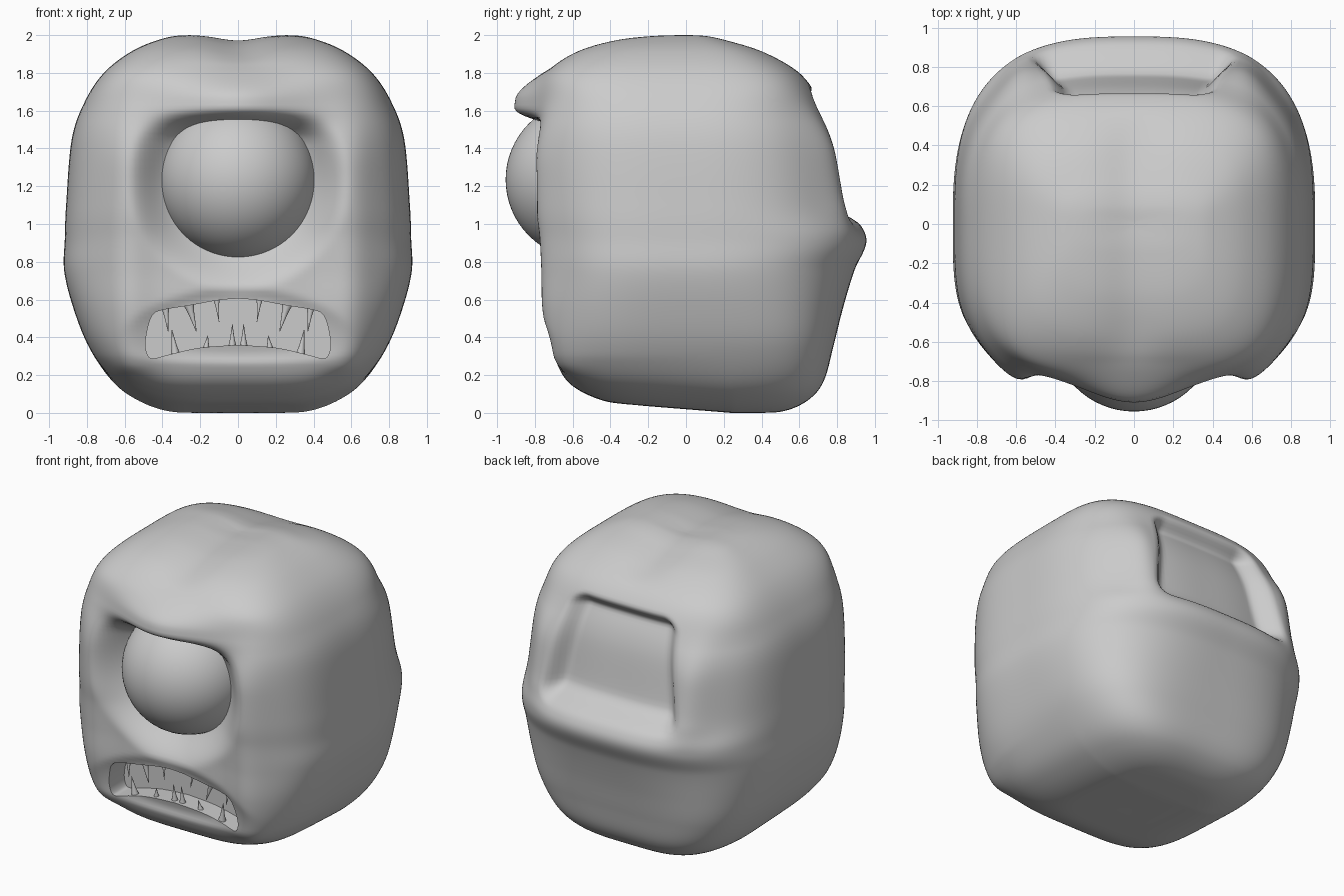
import bpy, bmesh
from math import sin, cos, pi, exp, sqrt
from mathutils import Vector

if "Cube" in bpy.data.objects:
    bpy.data.objects.remove(bpy.data.objects["Cube"])


def ss(a, b, t):
    t = min(1, max(0, (t - a) / (b - a)))
    return t * t * (3 - 2 * t)


def spline(p, k, t):
    """Catmull-Rom interpolation of tuples."""
    a, b, c, d = (p[max(0, min(len(p) - 1, k + i))] for i in (-1, 0, 1, 2))
    return [0.5 * (2 * q + (r - o) * t + (2 * o - 5 * q + 4 * r - s) * t * t
                   + (3 * q - o - 3 * r + s) * t ** 3) for o, q, r, s in zip(a, b, c, d)]


def finish(bm, name):
    bmesh.ops.recalc_face_normals(bm, faces=bm.faces)
    me = bpy.data.meshes.new(name)
    bm.to_mesh(me)
    bm.free()
    ob = bpy.data.objects.new(name, me)
    bpy.context.collection.objects.link(ob)
    return ob


def smooth(ob, angle=1.1):
    bpy.ops.object.select_all(action='DESELECT')
    ob.select_set(True)
    bpy.context.view_layer.objects.active = ob
    bpy.ops.object.shade_smooth_by_angle(angle=angle)


# Head sections: height, half width, front depth, back depth
KEYS = [(0, .01, .01, .01), (0, .2, .25, .35), (.01, .38, .43, .52), (.07, .54, .56, .65),
        (.17, .67, .65, .73), (.35, .79, .71, .78), (.55, .87, .745, .83), (.75, .92, .75, .89),
        (.92, .917, .76, .955), (1.1, .91, .78, .87), (1.45, .88, .79, .80),
        (1.65, .81, .775, .71), (1.8, .71, .735, .60), (1.91, .57, .59, .42),
        (1.975, .42, .38, .22), (2.0, .28, .15, .1), (2.0, .01, .01, .01)]
SEG, SUB = 240, 9


def sculpt(x, y, z):
    """Face and back details pushed into the basic head form."""
    if y < -.3:
        r = sqrt(x * x + (z - 1.23) ** 2)
        front = ss(.38, .62, -y)
        corner = .06 * exp(-((abs(x) - .6) / .14) ** 2) * ss(.08, .25, z) * (1 - ss(1.3, 1.75, z))
        brow = .13 * exp(-(x / .31) ** 2) * ss(1.5, 1.62, z) * (1 - ss(1.66, 1.85, z))
        socket = .165 * (1 - ss(.32, .6, r)) * (1 - ss(1.44, 1.6, z))
        q = (x / .52) ** 2 + ((z - .46 + .2 * x * x) / .17) ** 2
        lips = .025 * (1 - ss(.6, 1.6, q))
        y += front * (socket + lips - corner - brow)
    elif y > .4:
        edge = .57 - .13 * (z - 1.0) / .7
        y += .05 * exp(-((abs(x) - .58) / .12) ** 2) * ss(.9, 1.1, z) * (1 - ss(1.35, 1.75, z))
        # rounded rectangular recess
        dx = max(0, abs(x) - edge + .16) / .14
        dz = max(0, 1.12 - z) / .13 + max(0, z - 1.62) / .11
        y -= .11 * (1 - ss(0, 1, sqrt(dx * dx + dz * dz)))
    dip = .03 * exp(-(x / .15) ** 2) * ss(1.8, 1.95, z)
    tilt = .06 * min(1, max(0, (.25 - y) / .75)) * max(0, 1 - z / .3)
    return x, y, max(0, min(2, z - dip + tilt))


bm = bmesh.new()
rings = []
for k in range(len(KEYS) - 1):
    for j in range(SUB + (k == len(KEYS) - 2)):
        z, w, f, b = spline(KEYS, k, j / SUB)
        w, f, b = max(w, .005), max(f, .005), max(b, .005)
        boxy = 1 - ss(.2, .8, z) + .7 * ss(1.55, 1.8, z)
        ring = []
        for i in range(SEG):
            c, s = cos(2 * pi * i / SEG), sin(2 * pi * i / SEG)
            d, n = (b, 2.85 + boxy) if s > 0 else (f, 3.5 + boxy * .7)
            r = (abs(c / w) ** n + abs(s / d) ** n) ** (-1 / n)
            ring.append(bm.verts.new(sculpt(c * r, s * r, z)))
        rings.append(ring)
for lo, hi in zip(rings, rings[1:]):
    for i in range(SEG):
        bm.faces.new((lo[i], lo[i - 1], hi[i - 1], hi[i]))
bm.faces.new(rings[0])
bm.faces.new(rings[-1])
head = finish(bm, "head")

# Mouth opening
half = [(0, .36), (.2, .345), (.36, .31), (.45, .288), (.48, .31), (.49, .37), (.475, .46),
        (.45, .52), (.40, .545), (.25, .57), (.1, .597), (0, .605)]
fine = [spline(half, k, j / 4) for k in range(len(half) - 1) for j in range(4)] + [half[-1]]
outline = fine + [(-x, z) for x, z in fine[-2:0:-1]]
bm = bmesh.new()
face = bm.faces.new([bm.verts.new((x, -1, z)) for x, z in outline])
ext = bmesh.ops.extrude_face_region(bm, geom=[face])
bmesh.ops.translate(bm, vec=(0, .46, 0), verts=[v for v in ext['geom'] if isinstance(v, bmesh.types.BMVert)])
cutter = finish(bm, "mouth_cutter")
cutter.hide_render = True
mod = head.modifiers.new("mouth", 'BOOLEAN')
mod.object, mod.operation, mod.solver = cutter, 'DIFFERENCE', 'EXACT'
bpy.context.view_layer.objects.active = head
bpy.ops.object.modifier_apply(modifier=mod.name)
bpy.data.objects.remove(cutter)
smooth(head)

# Eye
bpy.ops.mesh.primitive_uv_sphere_add(segments=64, ring_count=32, radius=.42, location=(0, -.535, 1.235))
bpy.context.object.name = "eye"
smooth(bpy.context.object)

# Teeth: base x, base z, tip x, tip z, radius
TEETH = [(.385, .56, .37, .43, .022), (.265, .59, .22, .43, .032), (.115, .61, .10, .48, .018),
         (.33, .30, .35, .44, .028), (.17, .33, .16, .41, .024), (.03, .35, .03, .47, .022)]
bm = bmesh.new()
for bx, bz, tx, tz, rad in TEETH:
    for m in (-1, 1):
        base, tip = Vector((m * bx, -.645, bz)), Vector((m * tx, -.66, tz))
        rot = (tip - base).to_track_quat('Z', 'Y')
        prev = None
        for t, q in ((0, 1), (.35, .55), (.7, .27), (1, .05)):
            ring = [bm.verts.new(base.lerp(tip, t) + rot @ Vector(
                (rad * q * cos(pi * i / 6), rad * q * sin(pi * i / 6), 0))) for i in range(12)]
            if prev:
                for i in range(12):
                    bm.faces.new((prev[i - 1], prev[i], ring[i], ring[i - 1]))
            else:
                bm.faces.new(ring)
            prev = ring
        bm.faces.new(prev)
smooth(finish(bm, "teeth"))
